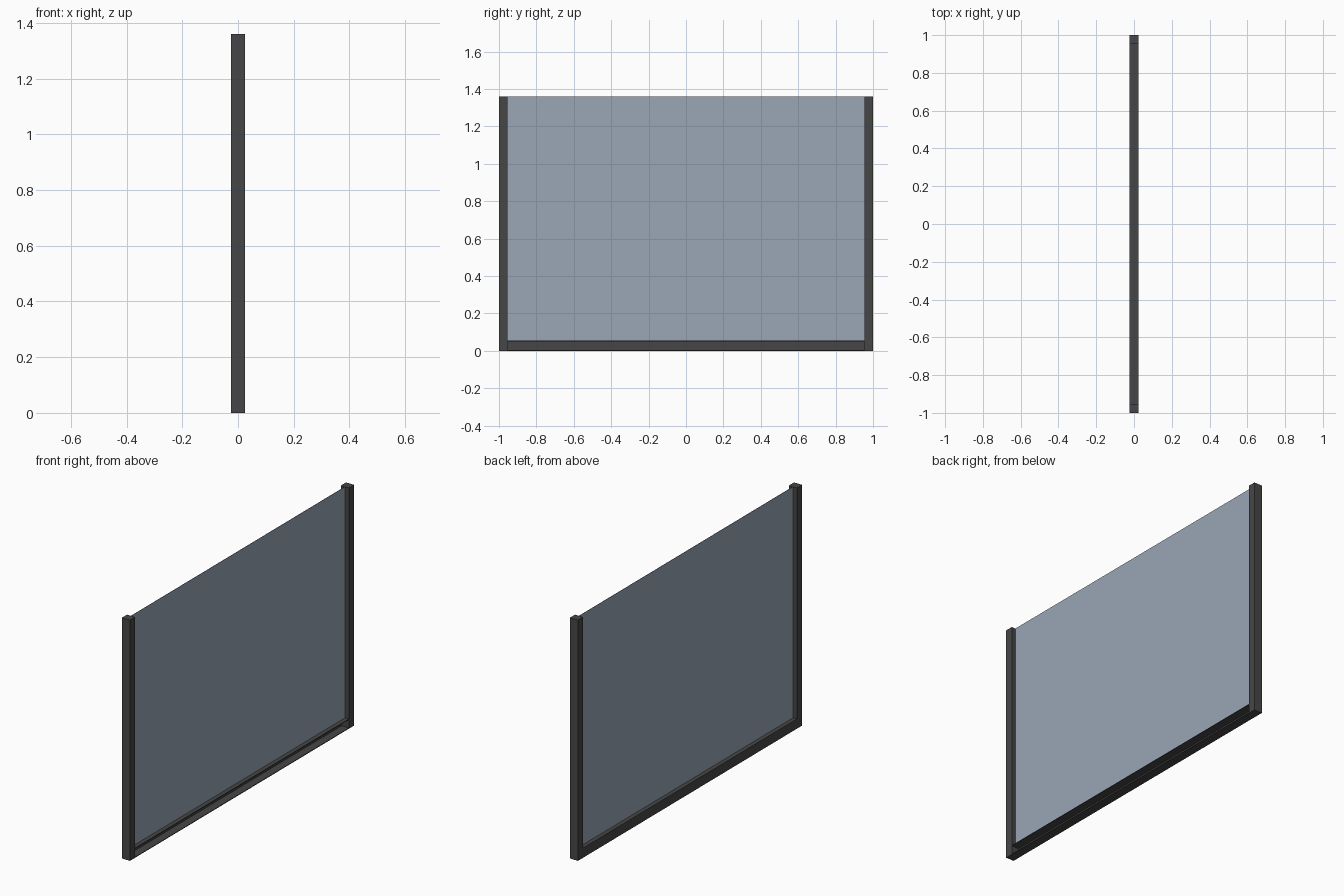
import bpy
import bmesh

if "Cube" in bpy.data.objects:
    bpy.data.objects.remove(bpy.data.objects["Cube"])

W, H = 0.025, 1.36          # half depth, total height
POST, RAIL = 0.045, 0.055   # post width, rail height
T = 0.004                   # sheet thickness of the rail channel


def material(name, rgb):
    m = bpy.data.materials.new(name)
    m.diffuse_color = (*rgb, 1.0)
    m.use_nodes = True
    m.node_tree.nodes["Principled BSDF"].inputs["Base Color"].default_value = m.diffuse_color
    return m


DARK = material("dark grey metal", (0.062, 0.062, 0.062))
GLASS = material("blue grey glass", (0.325, 0.385, 0.47))


def extrude_profile(name, pts, axis, start, end, mat):
    """Extrude a closed 2D profile along y (pts are x, z) or z (pts are x, y)."""
    bm = bmesh.new()

    def place(a, b, t):
        return (a, t, b) if axis == 'y' else (a, b, t)

    face = bm.faces.new([bm.verts.new(place(a, b, start)) for a, b in pts])
    res = bmesh.ops.extrude_face_region(bm, geom=[face])
    verts = [v for v in res["geom"] if isinstance(v, bmesh.types.BMVert)]
    d = end - start
    bmesh.ops.translate(bm, verts=verts, vec=(0, d, 0) if axis == 'y' else (0, 0, d))
    bmesh.ops.recalc_face_normals(bm, faces=bm.faces)
    me = bpy.data.meshes.new(name)
    bm.to_mesh(me)
    bm.free()
    me.materials.append(mat)
    ob = bpy.data.objects.new(name, me)
    bpy.context.collection.objects.link(ob)
    return ob


def rect(x0, x1, y0, y1):
    return [(x0, y0), (x1, y0), (x1, y1), (x0, y1)]


# side posts
for side, name in ((-1, "front_post"), (1, "back_post")):
    lo, hi = sorted((side * 1.0, side * (1.0 - POST)))
    extrude_profile(name, rect(-W, W, lo, hi), 'z', 0, H, DARK)

# bottom rail: channel open towards +x
channel = [(-W, 0), (W, 0), (W, T), (-W + T, T),
           (-W + T, RAIL - T), (W, RAIL - T), (W, RAIL), (-W, RAIL)]
inner = 1.0 - POST
extrude_profile("bottom_rail", channel, 'y', -inner, inner, DARK)

# thin glass pane
extrude_profile("glass_pane", rect(-0.001, 0.001, RAIL, H), 'y', -inner, inner, GLASS)
